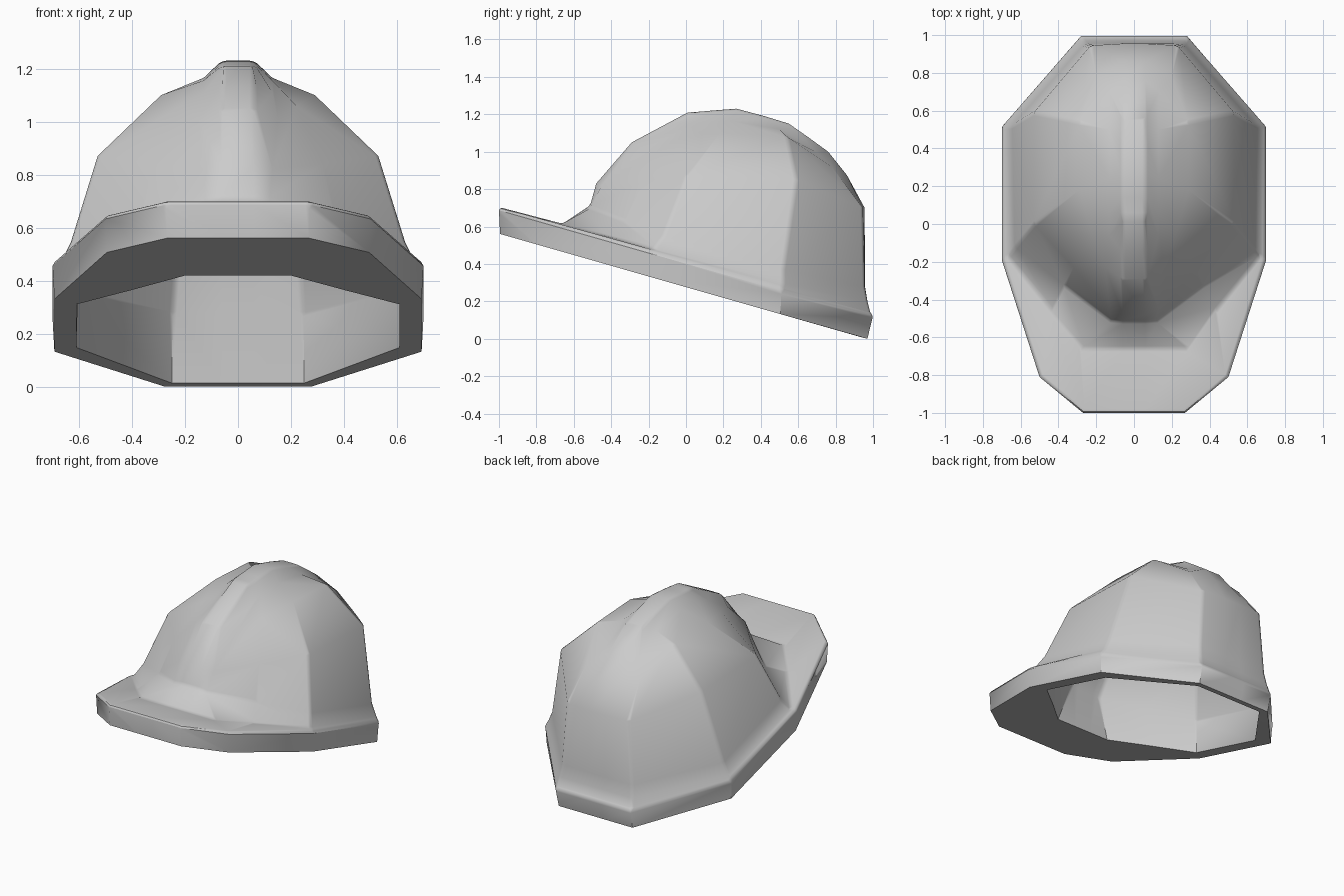
import bpy, bmesh
from mathutils import Vector

if "Cube" in bpy.data.objects:
    bpy.data.objects.remove(bpy.data.objects["Cube"])


def brim_z(y):
    """Height of the tilted underside of the brim."""
    return max(0.0, 0.276 - 0.286 * y)


def pad(half):
    """Add flat centre columns at the front and back of a half outline."""
    a, b = half[0], half[-1]
    return [(.06, a[1], a[2])] + list(half) + [(.06, b[1], b[2])]


def add_ring(bm, half):
    """Mirror a front-to-back half outline into a closed ring of verts."""
    right = [bm.verts.new(p) for p in half]
    left = [bm.verts.new((-x, y, z)) for x, y, z in half]
    return right + left[::-1]


def bridge(bm, a, b):
    n = len(a)
    for i in range(n):
        j = (i + 1) % n
        bm.faces.new((a[i], a[j], b[j], b[i]))


def cap(bm, r):
    """Close a mirrored ring with a strip of quads across the middle."""
    n = len(r)
    for i in range(n // 2 - 1):
        bm.faces.new((r[i], r[i + 1], r[n - 2 - i], r[n - 1 - i]))


# Half outlines, front to back
brim = [(.27, -1), (.50, -.81), (.70, -.19), (.70, .52), (.28, 1)]
opening = [(.20, -.50), (.40, -.31), (.61, -.12), (.61, .45), (.25, .92)]
dome = [
    [(.28, -.66, .615), (.44, -.45, .555), (.665, -.17, .48), (.675, .52, .30), (.27, .97, .20)],
    [(.12, -.51, .70), (.36, -.33, .63), (.63, -.12, .55), (.645, .52, .37), (.26, .955, .28)],
    [(.13, -.45, .82), (.32, -.23, .84), (.53, .00, .87), (.53, .59, .85), (.23, .945, .70)],
    [(.15, -.23, 1.01), (.22, -.06, 1.06), (.29, .18, 1.10), (.29, .54, 1.08), (.20, .78, .92)],
    [(.13, -.06, 1.11), (.13, .06, 1.155), (.13, .24, 1.165), (.13, .50, 1.12), (.13, .70, .995)],
]
# Crest line (y, z) on each dome level, front and back
crest_front = [(-.66, .615), (-.515, .71), (-.48, .83), (-.29, 1.05), (-.14, 1.13)]
crest_back = [(.97, .20), (.957, .28), (.955, .70), (.86, .875), (.76, 1.0)]
crest_top = [(.01, 1.21), (.06, 1.213), (.14, 1.22), (.27, 1.23), (.42, 1.19), (.55, 1.15), (.65, 1.08)]

# Cavity and opening
pivot = Vector((0, .2, .3))
halves = [pad([pivot + (Vector(p) - pivot) * .95 for p in r]) for r in dome[:0:-1]]
halves.append(pad([(x, y, brim_z(y)) for x, y in opening]))

# Brim band
for scale, lift in ((.97, 0), (1, .125), (.985, .142)):
    half = []
    for x, y in brim:
        yy = y * scale if y > 0 else y * (scale + 4) / 5
        half.append((x * (scale + 2) / 3, yy, brim_z(yy) + lift))
    halves.append(pad(half))

# Dome with the crest running over it
for r, f, b in zip(dome, crest_front, crest_back):
    halves.append([(.06, *f)] + r + [(.06, *b)])
halves.append([(.06, *p) for p in crest_top])

bm = bmesh.new()
rings = [add_ring(bm, h) for h in halves]
for a, b in zip(rings, rings[1:]):
    bridge(bm, a, b)
cap(bm, rings[0])
cap(bm, rings[-1])
bmesh.ops.recalc_face_normals(bm, faces=bm.faces[:])

# Soften the vertical panel edges and the brim rim
soft = [e for e in bm.edges if len(e.link_faces) == 2
        and e.calc_face_angle() > .6
        and min(v.co.z - brim_z(v.co.y) for v in e.verts) > .01]
bmesh.ops.bevel(bm, geom=soft, offset=.03, offset_type='OFFSET', segments=2,
                profile=.5, affect='EDGES', clamp_overlap=True)

mesh = bpy.data.meshes.new("hard_hat")
bm.to_mesh(mesh)
bm.free()
hat = bpy.data.objects.new("hard_hat", mesh)
bpy.context.collection.objects.link(hat)
bpy.context.view_layer.objects.active = hat
hat.select_set(True)
bpy.ops.object.shade_smooth_by_angle(angle=.7)
